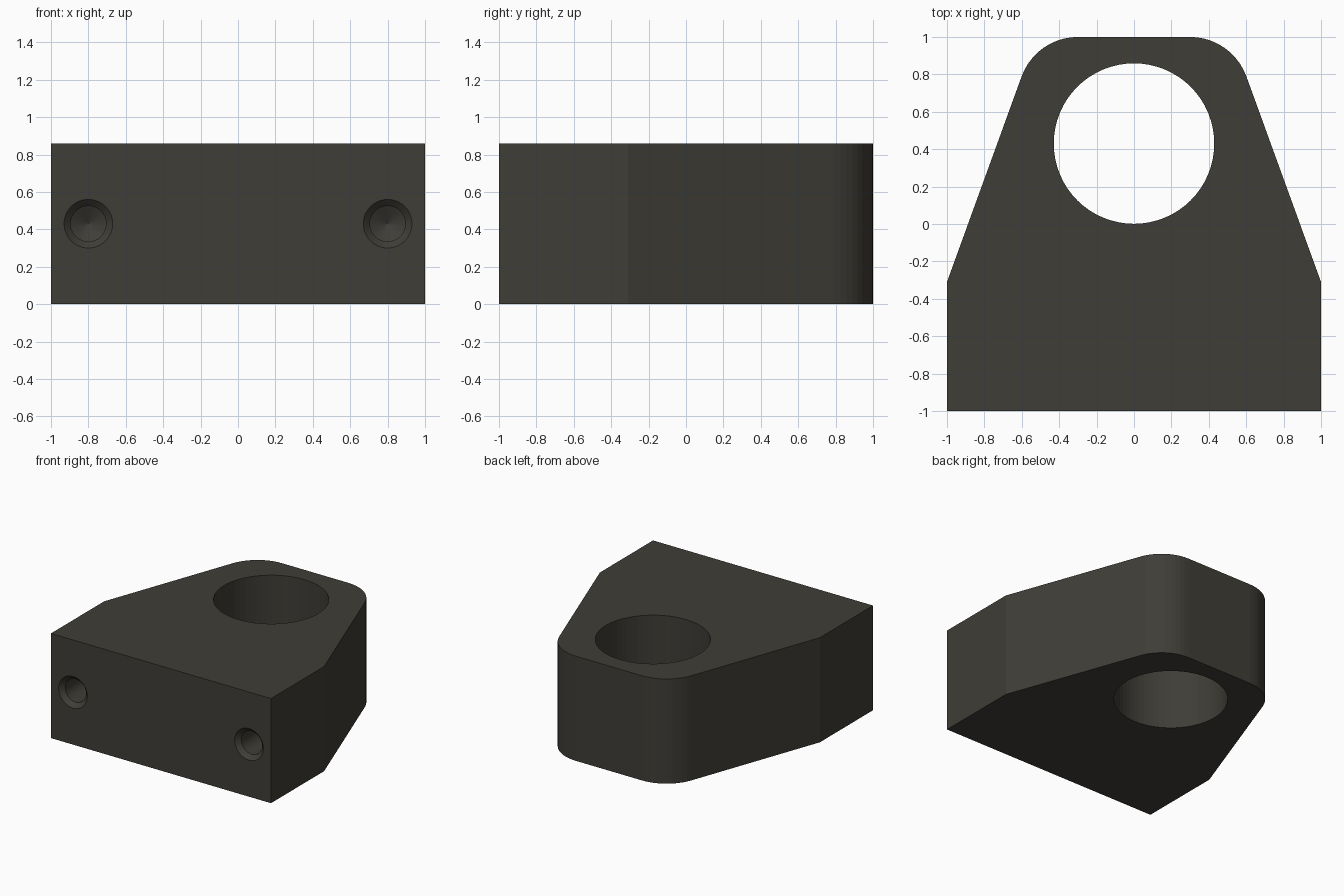
import bpy, bmesh, math
from mathutils import Matrix

if "Cube" in bpy.data.objects:
    bpy.data.objects.remove(bpy.data.objects["Cube"])

HEIGHT = 0.86


def make_object(name, bm):
    bmesh.ops.recalc_face_normals(bm, faces=bm.faces[:])
    mesh = bpy.data.meshes.new(name)
    bm.to_mesh(mesh)
    bm.free()
    obj = bpy.data.objects.new(name, mesh)
    bpy.context.collection.objects.link(obj)
    return obj


def revolve(name, profile, matrix, sides):
    """Closed solid from (radius, height) pairs; radius 0 makes a point."""
    bm = bmesh.new()
    rings = []
    for r, h in profile:
        count = sides if r > 0 else 1
        rings.append([bm.verts.new((r * math.cos(2 * math.pi * i / sides),
                                    r * math.sin(2 * math.pi * i / sides), h))
                      for i in range(count)])
    for a, b in zip(rings, rings[1:]):
        for i in range(sides):
            j = (i + 1) % sides
            if len(b) == 1:
                bm.faces.new((a[i], a[j], b[0]))
            else:
                bm.faces.new((a[i], a[j], b[j], b[i]))
    for ring in (rings[0], rings[-1]):
        if len(ring) > 1:
            bm.faces.new(ring)
    bmesh.ops.transform(bm, matrix=matrix, verts=bm.verts[:])
    return make_object(name, bm)


# Block outline: straight base, tapered sides, rounded back corners
right = [(1, -1), (1, -0.31)]
for i in range(11):
    a = math.radians(20 + 7 * i)
    right.append((0.3 + 0.32 * math.cos(a), 0.68 + 0.32 * math.sin(a)))
outline = right + [(-x, y) for x, y in reversed(right)]

bm = bmesh.new()
base = bm.faces.new([bm.verts.new((x, y, 0)) for x, y in outline])
top = bmesh.ops.extrude_face_region(bm, geom=[base], use_keep_orig=True)
bmesh.ops.translate(bm, vec=(0, 0, HEIGHT),
                    verts=[v for v in top["geom"] if isinstance(v, bmesh.types.BMVert)])
block = make_object("mounting_block", bm)

# Large through bore
cutters = [revolve("bore_cutter", [(0.429, -0.1), (0.429, HEIGHT + 0.1)],
                   Matrix.Translation((0, 0.43, 0)), 64)]

# Chamfered blind screw holes with drill-point bottoms in the front face
screw_profile = [(0.18, -0.05), (0.095, 0.035), (0.095, 0.45), (0, 0.505)]
for side, x in (("left", -0.8), ("right", 0.8)):
    place = Matrix.Translation((x, -1, HEIGHT / 2)) @ Matrix.Rotation(-math.pi / 2, 4, "X")
    cutters.append(revolve(side + "_screw_hole_cutter", screw_profile, place, 48))

for cutter in cutters:
    mod = block.modifiers.new(cutter.name, "BOOLEAN")
    mod.operation = "DIFFERENCE"
    mod.solver = "EXACT"
    mod.object = cutter
    cutter.hide_render = True
    cutter.hide_set(True)

# Dark metal colour
mat = bpy.data.materials.new("dark_metal")
mat.diffuse_color = (0.05, 0.047, 0.038, 1)
mat.use_nodes = True
mat.node_tree.nodes["Principled BSDF"].inputs["Base Color"].default_value = mat.diffuse_color
block.data.materials.append(mat)
